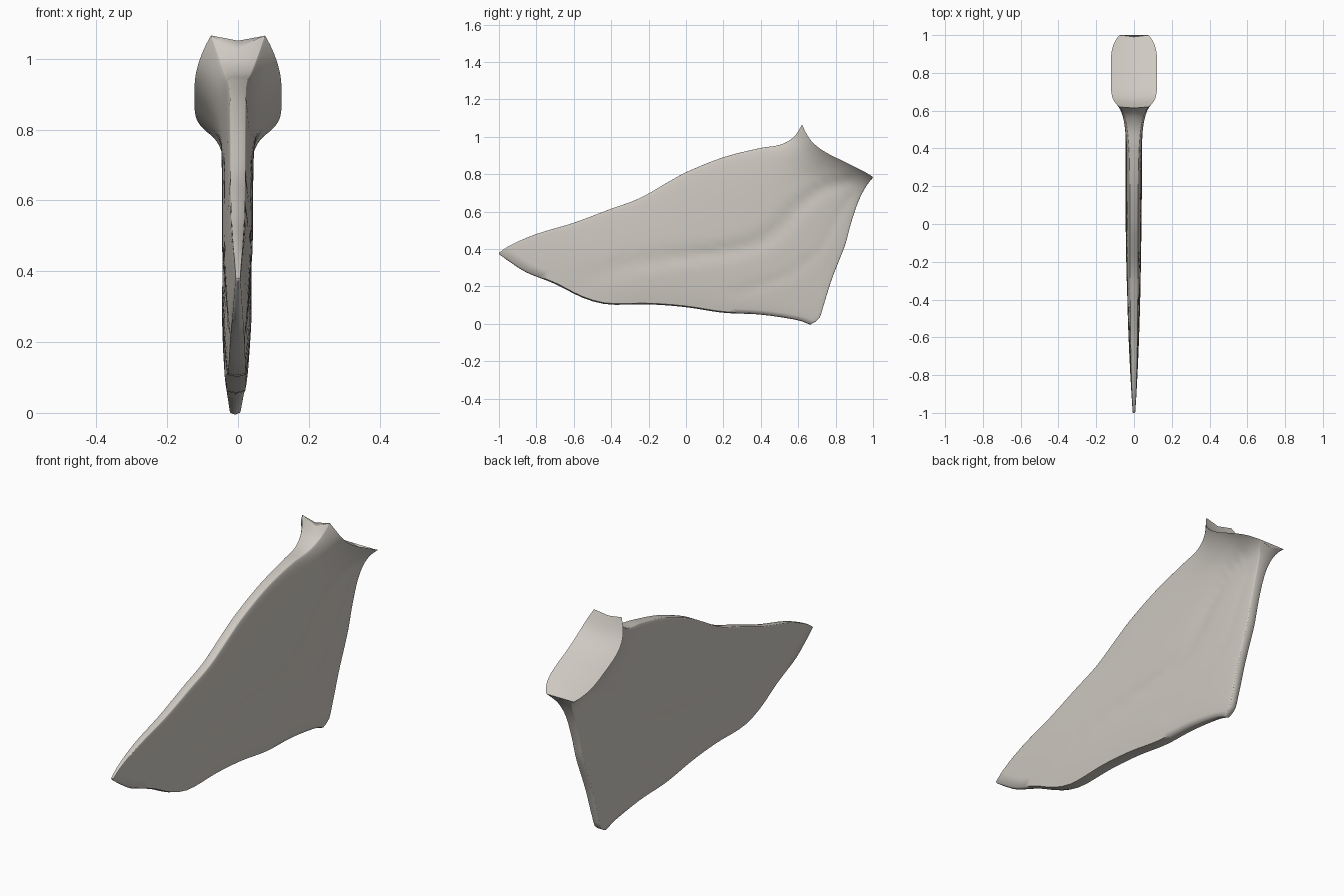
import bpy, bmesh, math
from mathutils import Vector, geometry

cube = bpy.data.objects.get("Cube")
if cube:
    bpy.data.objects.remove(cube)

bone = bpy.data.materials.new("ivory bone")
bone.use_nodes = True
colour = (0.62, 0.585, 0.535, 1)
bone.diffuse_color = colour
bone.node_tree.nodes["Principled BSDF"].inputs["Base Color"].default_value = colour


def curve(points):
    """Return a function giving the (y, z) point at a share of the curve length."""
    pts = [Vector(p) for p in points]
    ext = [2 * pts[0] - pts[1]] + pts + [2 * pts[-1] - pts[-2]]
    path = []
    for a, b, c, d in zip(ext, ext[1:], ext[2:], ext[3:]):
        k = (c - b).length / 3
        ta = (c - a).normalized() * k
        tb = (d - b).normalized() * k
        path += [Vector(p[:2]) for p in geometry.interpolate_bezier(
            b.to_3d(), (b + ta).to_3d(), (c - tb).to_3d(), c.to_3d(), 10)][:-1]
    path.append(pts[-1])
    total = sum((b - a).length for a, b in zip(path, path[1:]))

    def at(share):
        left = share * total
        for a, b in zip(path, path[1:]):
            step = (b - a).length
            if left <= step:
                return a.lerp(b, left / max(step, 1e-9))
            left -= step
        return path[-1].copy()
    return at


# Outline of the blade: four edges in the (y, z) plane
upper = curve([(.62, 1.03), (.57, .985), (.5, .955), (.4, .94), (.2, .89), (0, .81),
               (-.1, .755), (-.25, .67), (-.4, .615), (-.6, .54), (-.8, .48),
               (-.94, .42), (-1, .38)])
rear = curve([(1, .785), (.96, .73), (.92, .65), (.88, .53), (.85, .42), (.78, .24),
              (.73, .08), (.71, .025), (.67, 0)])
facet = curve([(.62, 1.03), (.67, .97), (.74, .92), (.85, .865), (.95, .815), (1, .785)])
lower = curve([(-1, .38), (-.93, .33), (-.85, .28), (-.7, .22), (-.55, .145), (-.42, .11),
               (-.2, .11), (0, .095), (.2, .065), (.4, .055), (.6, .025), (.67, 0)])

# Grooves running down both sides
grooves = [
    ([(.86, .76), (.72, .71), (.6, .62), (.5, .51), (.38, .43), (.2, .385), (0, .365),
      (-.3, .32), (-.45, .27), (-.6, .2)], .012, .045),
    ([(.88, .67), (.8, .55), (.74, .43), (.66, .34), (.52, .25), (.28, .165)], .010, .025),
]
groove_paths = [([curve(p)(i / 30) for i in range(31)], d, w) for p, d, w in grooves]


def groove_depth(p):
    depth = 0
    for path, deep, wide in groove_paths:
        near = min((p - q).length for q in path)
        depth += deep * math.exp(-(near / wide) ** 2)
    return depth


def plane_point(s, t):
    """Blend the four edges: s runs away from the joint, t from upper to rear edge."""
    corners = ((1 - s) * (1 - t) * upper(0) + (1 - s) * t * rear(0)
               + s * (1 - t) * upper(1) + s * t * rear(1))
    return ((1 - t) * upper(s) + t * rear(s) + (1 - s) * facet(t) + s * lower(t) - corners)


def half_width(s, t, p):
    body = .044 * (.45 + .55 * math.sin(math.pi * t) ** .5)
    body *= 1 - .35 * s ** 8 - .35 * (s * (1 - t)) ** 4
    body -= groove_depth(p) * math.sin(math.pi * t) * (1 - s ** 6)
    rim = .123 * (.62 + .38 * (1 - abs(2 * t - 1) ** 4))
    flare = math.exp(-s / .06)
    return body * (1 - flare) + rim * flare


ROWS, COLS = 56, 44
shares = [(1 - math.cos(math.pi * j / COLS)) / 2 for j in range(COLS + 1)]
bm = bmesh.new()
rings = []
for i in range(ROWS + 1):
    s = (i / ROWS) ** 1.8
    left, right = [], []
    for t in shares:
        p = plane_point(s, t)
        w = half_width(s, t, p)
        lift = .036 * (1 - t) ** 8 * math.exp(-s / .025)
        shift = -.008 * s * t
        left.append(bm.verts.new((shift + w, p.x, p.y + lift)))
        right.append(bm.verts.new((shift - w, p.x, p.y + lift)))
    ends = [bm.verts.new((-.008 * s * t, *plane_point(s, t))) for t in (0, 1)]
    rings.append((left, right, ends))


def ring_loop(ring):
    left, right, ends = ring
    return left + [ends[1]] + right[::-1] + [ends[0]]


# Blade sides
for a, b in zip(rings, rings[1:]):
    la, lb = ring_loop(a), ring_loop(b)
    for k in range(len(la)):
        n = (k + 1) % len(la)
        bm.faces.new((la[k], la[n], lb[n], lb[k]))


# Hollow joint face and the far edge, each closed around a centre line
def cap(ring, offset):
    left, right, ends = ring
    mid = [ends[0]]
    for l, r in zip(left[1:-1], right[1:-1]):
        mid.append(bm.verts.new((l.co + r.co) / 2 + Vector(offset)))
    mid.append(ends[1])
    for j in range(COLS):
        bm.faces.new((left[j], left[j + 1], mid[j + 1], mid[j]))
        bm.faces.new((mid[j], mid[j + 1], right[j + 1], right[j]))


cap(rings[0], (0, -.007, -.014))
cap(rings[-1], (0, -.002, -.006))

bmesh.ops.recalc_face_normals(bm, faces=bm.faces)
mesh = bpy.data.meshes.new("bone_blade")
bm.to_mesh(mesh)
bm.free()
mesh.materials.append(bone)
blade = bpy.data.objects.new("bone_blade", mesh)
bpy.context.collection.objects.link(blade)

bpy.ops.object.select_all(action="DESELECT")
blade.select_set(True)
bpy.context.view_layer.objects.active = blade
bpy.ops.object.shade_smooth_by_angle(angle=math.radians(65))
